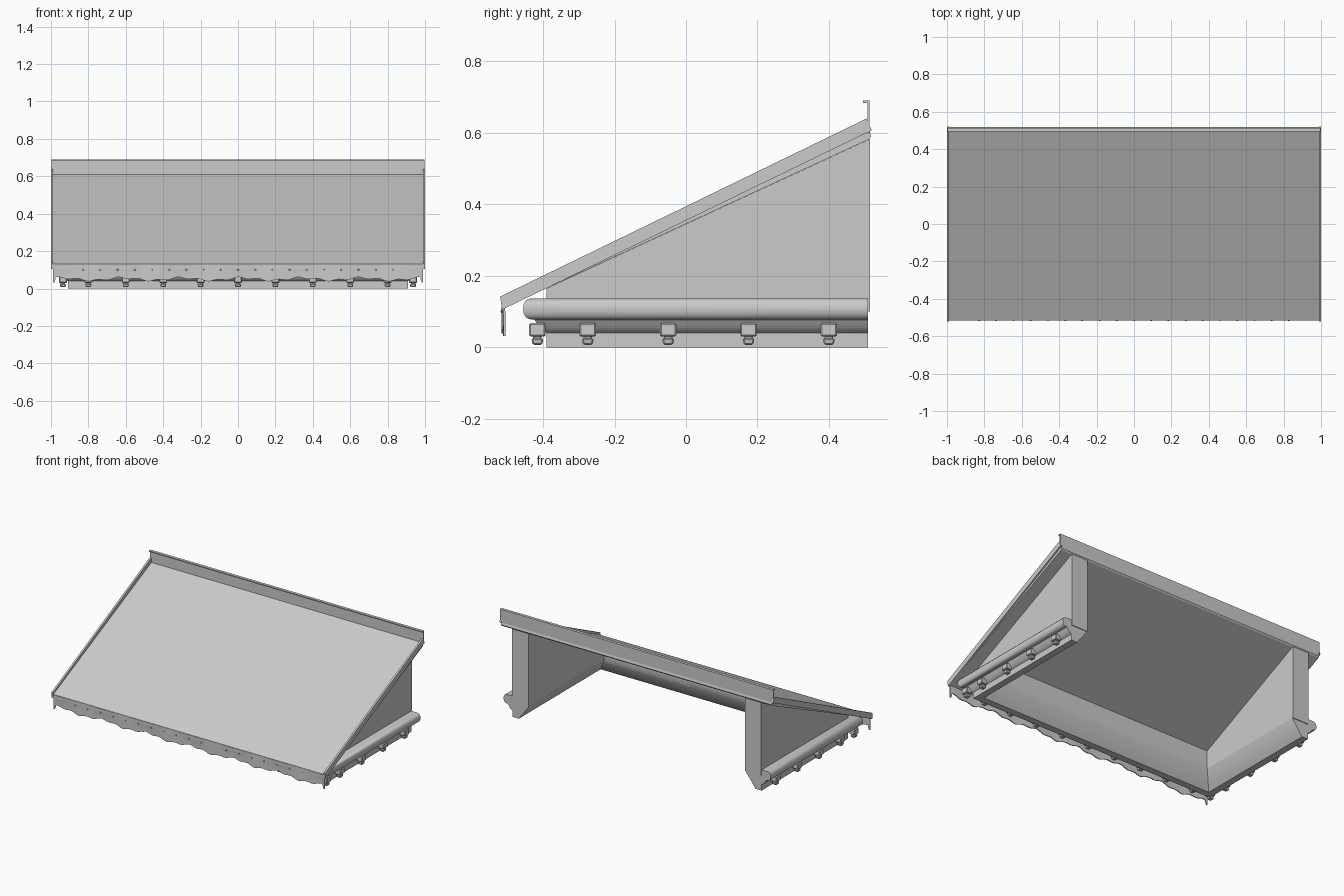
import bpy, bmesh, math

if "Cube" in bpy.data.objects:
    bpy.data.objects.remove(bpy.data.objects["Cube"])

grey = bpy.data.materials.new("zinc grey")
grey.diffuse_color = (0.6, 0.6, 0.6, 1)
grey.use_nodes = True
grey.node_tree.nodes["Principled BSDF"].inputs["Base Color"].default_value = grey.diffuse_color


def make(name, bm, smooth=None):
    bmesh.ops.recalc_face_normals(bm, faces=bm.faces)
    me = bpy.data.meshes.new(name)
    bm.to_mesh(me)
    bm.free()
    ob = bpy.data.objects.new(name, me)
    bpy.context.collection.objects.link(ob)
    me.materials.append(grey)
    if smooth:
        bpy.context.view_layer.objects.active = ob
        ob.select_set(True)
        bpy.ops.object.shade_smooth_by_angle(angle=math.radians(smooth))
        ob.select_set(False)
    return ob


def loft(rings):
    """Closed rings joined in order, capped at both ends."""
    bm = bmesh.new()
    vs = [[bm.verts.new(p) for p in r] for r in rings]
    n = len(vs[0])
    for a, b in zip(vs, vs[1:]):
        for i in range(n):
            j = (i + 1) % n
            bm.faces.new((a[i], a[j], b[j], b[i]))
    bm.faces.new(vs[0])
    bm.faces.new(vs[-1])
    return bm


def prism(name, profile, x0, x1):
    """Side profile (y, z) stretched along x."""
    return make(name, loft([[(x, y, z) for y, z in profile] for x in (x0, x1)]))


def mirrored(ob):
    m = ob.modifiers.new("mirror", 'MIRROR')
    return ob


# sloping roof sheet with a shallow soffit
prism("roof_slab", [(-0.515, 0.108), (0.512, 0.582), (0.518, 0.59),
                    (0.512, 0.612), (-0.515, 0.13)], -0.99, 0.99)

# raised verge boards along both sloping edges
for s, side in ((-1, "left"), (1, "right")):
    prism(side + "_verge_board", [(-0.515, 0.105), (0.52, 0.607),
                                  (0.505, 0.64), (-0.52, 0.142)], s * 0.988, s)

# upright flashing along the back with a folded lip
prism("back_flashing", [(0.508, 0.6), (0.514, 0.6), (0.514, 0.69), (0.495, 0.69),
                        (0.495, 0.683), (0.508, 0.683)], -0.998, 0.998)

# thick triangular side walls
for s, side in ((-1, "left"), (1, "right")):
    prism(side + "_wall", [(-0.39, 0.1), (0.515, 0.1), (0.515, 0.583), (-0.39, 0.165)],
          s * 0.79, s * 0.91)

# low front wall
prism("front_wall", [(-0.39, 0.1), (-0.27, 0.1), (-0.27, 0.22), (-0.39, 0.165)], -0.8, 0.8)

# moulded cornice swept around three sides with mitred corners
section = [(-0.12, 0.1), (-0.12, 0.137), (0.045, 0.137), (0.057, 0.132), (0.064, 0.122),
           (0.066, 0.108), (0.064, 0.094), (0.058, 0.084), (0.05, 0.079), (0.034, 0.077),
           (0.028, 0.068), (0.02, 0.055), (0.009, 0.045), (0, 0.04), (0, 0), (-0.045, 0)]
rings = []
for s, corner in ((1, 0), (1, 1), (-1, 1), (-1, 0)):
    rings.append([(s * (0.91 + o), -0.39 - o if corner else 0.51, z) for o, z in section])
make("cornice", loft(rings), 40)


# brackets with a small drop peg under each
def box(bm, cx, cy, cz, sx, sy, sz, taper=1.0):
    vs = bmesh.ops.create_cube(bm, size=1)["verts"]
    for v in vs:
        k = taper if v.co.z < 0 else 1
        v.co = (cx + v.co.x * sx * k, cy + v.co.y * sy * k, cz + v.co.z * sz)


spots = [(0.2 * i, -0.416) for i in range(-4, 5)]
for s in (-1, 1):
    spots.append((s * 0.936, -0.416))
    spots += [(s * 0.936, y) for y in (-0.275, -0.05, 0.175, 0.4)]
bm = bmesh.new()
for x, y in spots:
    box(bm, x, y, 0.049, 0.042, 0.046, 0.038)
    box(bm, x, y, 0.026, 0.024, 0.024, 0.014)
    box(bm, x, y, 0.016, 0.034, 0.034, 0.018, 0.8)
brackets = make("cornice_brackets", bm)
bev = brackets.modifiers.new("soft_edges", 'BEVEL')
bev.width, bev.segments = 0.004, 1

# gently rippled valance with a scalloped lower edge
rings = []
N = 240
for i in range(N + 1):
    x = -0.99 + 1.98 * i / N
    wave = math.cos(2 * math.pi * (x - 0.18) / 0.32)
    low = 0.05 - 0.007 * wave + 0.005 * math.cos(2 * math.pi * x / 0.107)
    if abs(x) > 0.975:
        low = 0.032
    y = -0.511 - 0.003 * wave
    rings.append([(x, -0.516, 0.128), (x, y - 0.003, 0.09), (x, y - 0.003, low),
                  (x, y + 0.003, low), (x, y + 0.003, 0.09), (x, -0.508, 0.128)])
make("front_valance", loft(rings), 40)

# small studs along the valance
bm = bmesh.new()
for i in range(-9, 10):
    d = bmesh.ops.create_uvsphere(bm, u_segments=8, v_segments=6, radius=0.005)
    for v in d["verts"]:
        v.co.x += i * 0.092
        v.co.y -= 0.514
        v.co.z += 0.1
make("valance_studs", bm, 60)
